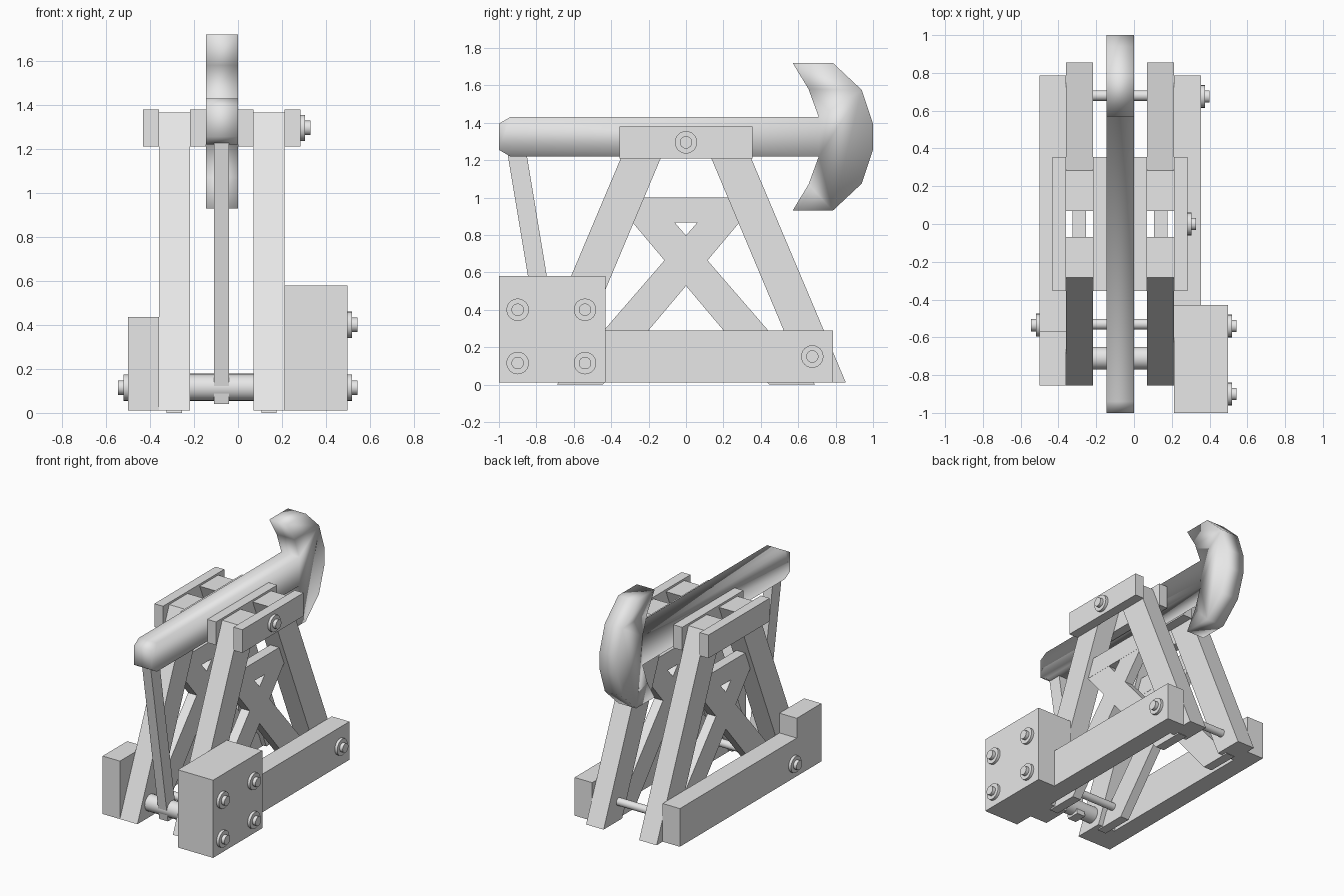
import bpy, bmesh, math
from mathutils import Matrix

if "Cube" in bpy.data.objects:
    bpy.data.objects.remove(bpy.data.objects["Cube"])

grey = bpy.data.materials.new("plain grey")
grey.diffuse_color = (0.8, 0.8, 0.8, 1)
grey.use_nodes = True
grey.node_tree.nodes["Principled BSDF"].inputs["Base Color"].default_value = grey.diffuse_color


def finish(name, bm, smooth=False):
    bmesh.ops.recalc_face_normals(bm, faces=bm.faces[:])
    me = bpy.data.meshes.new(name)
    bm.to_mesh(me)
    bm.free()
    me.materials.append(grey)
    ob = bpy.data.objects.new(name, me)
    bpy.context.collection.objects.link(ob)
    if smooth:
        me.polygons.foreach_set("use_smooth", [True] * len(me.polygons))
    return ob


def prism(name, x0, x1, pts, smooth=False):
    """Side profile of (y, z) points extruded from x0 to x1."""
    bm = bmesh.new()
    face = bm.faces.new([bm.verts.new((x0, y, z)) for y, z in pts])
    ext = bmesh.ops.extrude_face_region(bm, geom=[face])["geom"]
    for v in ext:
        if isinstance(v, bmesh.types.BMVert):
            v.co.x = x1
    return finish(name, bm, smooth)


def box(name, x0, x1, y0, y1, z0, z1):
    return prism(name, x0, x1, [(y0, z0), (y1, z0), (y1, z1), (y0, z1)])


def rod(name, x0, x1, y, z, r, sides=24):
    bm = bmesh.new()
    bmesh.ops.create_cone(bm, cap_ends=True, segments=sides, radius1=r, radius2=r, depth=x1 - x0,
                          matrix=Matrix.Translation(((x0 + x1) / 2, y, z)) @ Matrix.Rotation(math.pi / 2, 4, 'Y'))
    ob = finish(name, bm)
    # round the wall, keep the caps flat
    for p in ob.data.polygons:
        p.use_smooth = len(p.vertices) == 4
    for e in ob.data.edges:
        a, b = (ob.data.vertices[i].co.x for i in e.vertices)
        e.use_edge_sharp = abs(a - b) < 1e-4
    return ob


def bolt(name, x, side, y, z):
    for part, r, d in (("washer", 0.06, 0.02), ("head", 0.033, 0.045)):
        a, b = sorted((x - side * 0.01, x + side * d))
        rod(f"{name}_{part}", a, b, y, z, r)


# Walking beam with curved hammer head, symmetric about z = 1.325
upper = [(-1, 1.395), (-0.94, 1.43), (0.71, 1.43), (0.655, 1.58), (0.57, 1.72),
         (0.785, 1.72), (0.94, 1.575), (1.0, 1.395)]
lower = [(y, 2.65 - z) for y, z in reversed(upper)]
prism("walking_beam", -0.145, 0.0, upper + lower, smooth=True)

# Connecting rod and crank roller
prism("connecting_rod", -0.11, -0.04, [(-0.755, 0.04), (-0.655, 0.04), (-0.855, 1.25), (-0.957, 1.25)])
rod("crank_roller", -0.23, 0.08, -0.71, 0.115, 0.06)

# Two A-frames with bearing plates and cross bracing
for side, x in (("left", -0.36), ("right", 0.07)):
    for end, s in (("front", 1), ("rear", -1)):
        prism(f"{side}_{end}_leg", x, x + 0.142, [(-s * 0.855, 0.01), (-s * 0.64, 0.01),
                                                  (-s * 0.07, 1.365), (-s * 0.283, 1.365)])
        prism(f"{side}_{end}_brace", x + 0.036, x + 0.106, [(-s * 0.69, 0.0), (-s * 0.51, 0.0), (-s * 0.445, 0.0),
                                                            (s * 0.285, 0.866), (s * 0.06, 0.866)])
    prism(f"{side}_crossbar", x + 0.035, x + 0.107, [(-0.36, 0.866), (0.36, 0.866), (0.3, 1.0), (-0.3, 1.0)])
    box(f"{side}_outer_plate" if x < 0 else "right_inner_plate", x - 0.071, x, -0.355, 0.355, 1.21, 1.38)
    box(f"{side}_inner_plate" if x < 0 else "right_outer_plate", x + 0.142, x + 0.214, -0.355, 0.355, 1.21, 1.38)

# Right base rail with tall weight block
box("right_base_rail", 0.212, 0.355, -0.44, 0.785, 0.01, 0.29)
box("weight_block", 0.212, 0.498, -1.0, -0.43, 0.01, 0.58)

# Left base rail with a raised front end
prism("left_base_rail", -0.5, -0.36, [(-0.855, 0.01), (0.785, 0.01), (0.785, 0.29),
                                      (-0.57, 0.29), (-0.57, 0.435), (-0.855, 0.435)])

# Tie rods between the frames
rod("front_tie_rod", -0.45, 0.45, -0.53, 0.115, 0.028)
rod("rear_tie_rod", -0.3, 0.3, 0.68, 0.15, 0.028)

# Bolts
for i, (y, z) in enumerate([(-0.9, 0.4), (-0.54, 0.4), (-0.9, 0.115), (-0.54, 0.115)]):
    bolt(f"block_bolt_{i + 1}", 0.498, 1, y, z)
bolt("rail_bolt", 0.355, 1, 0.675, 0.15)
bolt("pivot_bolt", 0.284, 1, 0.0, 1.295)
bolt("left_rail_bolt", -0.5, -1, -0.535, 0.115)
